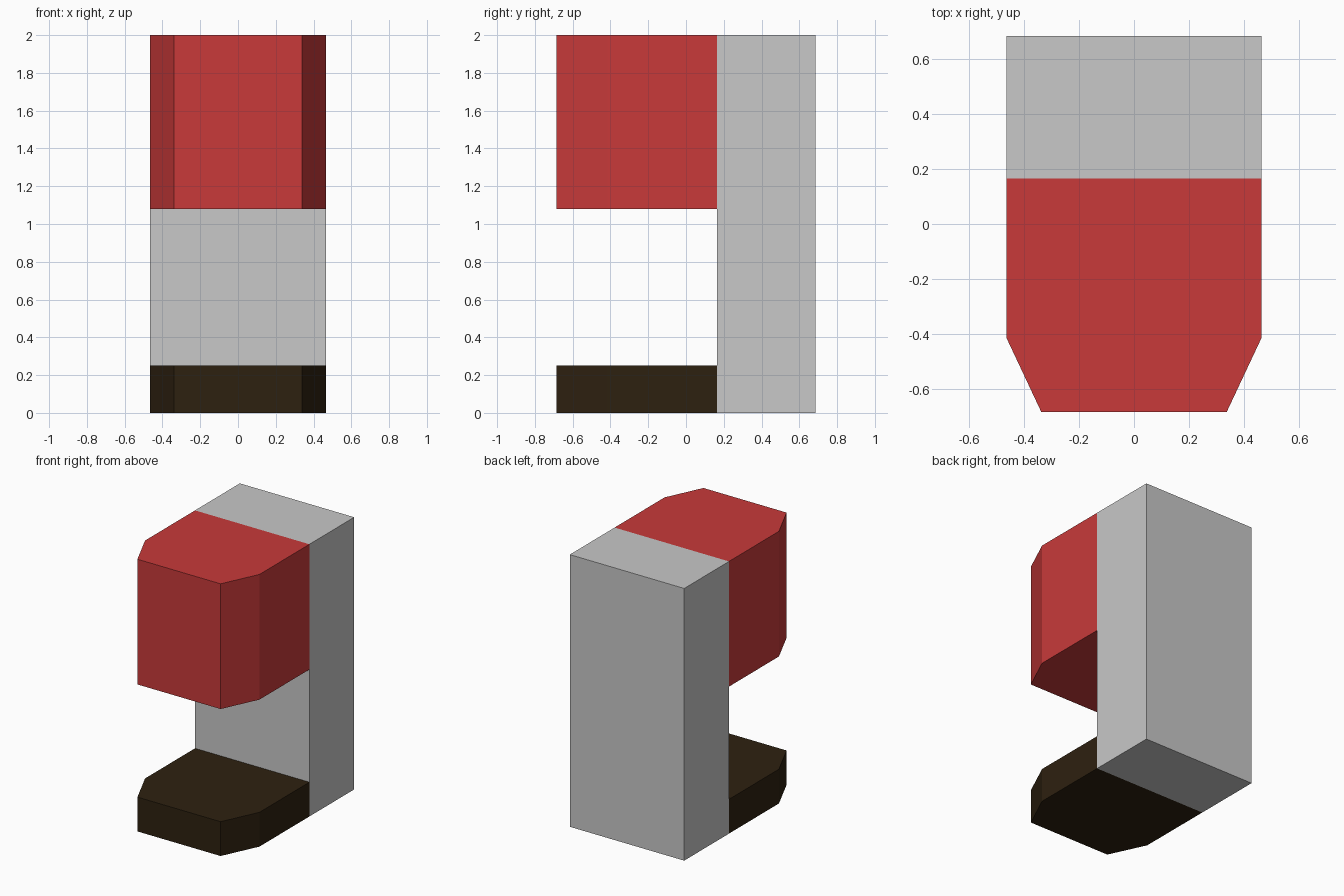
import bpy, bmesh

if "Cube" in bpy.data.objects:
    bpy.data.objects.remove(bpy.data.objects["Cube"])

HALF_W, FRONT, BACK, SEAM = 0.465, -0.685, 0.685, 0.165


def material(name, rgb):
    m = bpy.data.materials.new(name)
    m.diffuse_color = (*rgb, 1.0)
    m.use_nodes = True
    m.node_tree.nodes["Principled BSDF"].inputs["Base Color"].default_value = m.diffuse_color
    return m


def prism(name, outline, z0, z1, mat):
    """Extrude a flat plan outline from z0 up to z1."""
    bm = bmesh.new()
    face = bm.faces.new([bm.verts.new((x, y, z0)) for x, y in outline])
    ext = bmesh.ops.extrude_face_region(bm, geom=[face], use_keep_orig=True)
    top = [v for v in ext["geom"] if isinstance(v, bmesh.types.BMVert)]
    bmesh.ops.translate(bm, verts=top, vec=(0, 0, z1 - z0))
    bmesh.ops.recalc_face_normals(bm, faces=bm.faces)
    mesh = bpy.data.meshes.new(name)
    bm.to_mesh(mesh)
    bm.free()
    mesh.materials.append(mat)
    obj = bpy.data.objects.new(name, mesh)
    bpy.context.collection.objects.link(obj)
    return obj


def mirrored(right_side):
    """Close a right-hand outline with its mirror image across x = 0."""
    return right_side + [(-x, y) for x, y in reversed(right_side)]


grey = material("light grey", (0.578, 0.578, 0.578))
red = material("red", (0.578, 0.042, 0.042))
brown = material("dark brown", (0.027, 0.015, 0.005))

# Plan outlines: plain rear block and chamfered front
rear = mirrored([(HALF_W, SEAM), (HALF_W, BACK)])
nose = mirrored([(0.338, FRONT), (HALF_W, -0.415), (HALF_W, SEAM)])

# Rear column, overhanging head and base tray
prism("rear_column", rear, 0.0, 2.0, grey)
prism("overhanging_head", nose, 1.08, 2.0, red)
prism("base_tray", nose, 0.0, 0.252, brown)
